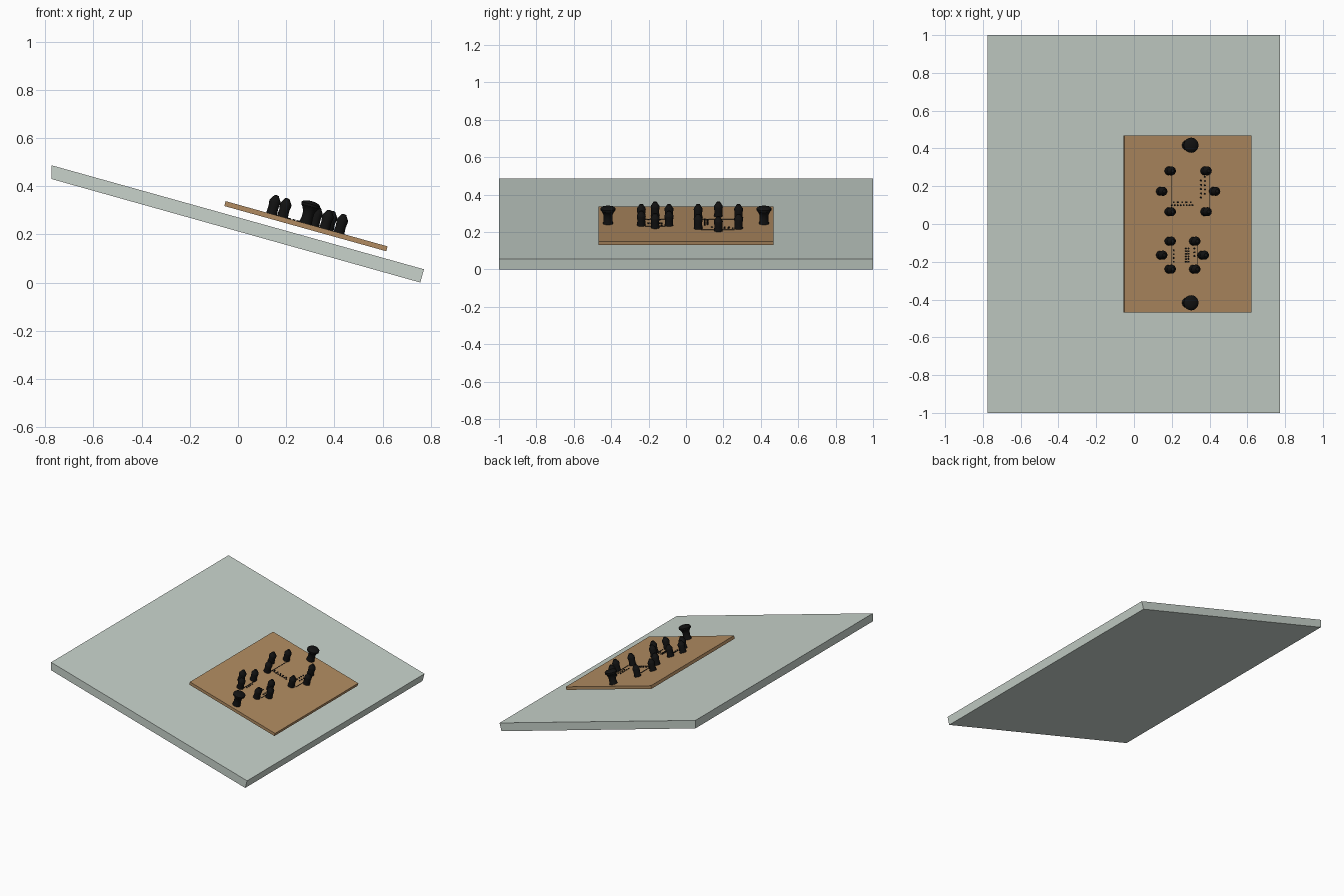
import bpy, bmesh, math
from mathutils import Matrix, Vector

if "Cube" in bpy.data.objects:
    bpy.data.objects.remove(bpy.data.objects["Cube"])

TILT = math.radians(15.6)
# board frame: origin at the middle of the board's top face, x runs down the slope
FRAME = Matrix.Translation((0.285, 0, 0.244)) @ Matrix.Rotation(TILT, 4, 'Y')


def material(name, rgb):
    m = bpy.data.materials.new(name)
    m.diffuse_color = (*rgb, 1)
    m.use_nodes = True
    m.node_tree.nodes["Principled BSDF"].inputs["Base Color"].default_value = m.diffuse_color
    return m


GLASS = material("pale_green", (0.58, 0.65, 0.60))
WOOD = material("wood", (0.44, 0.26, 0.12))
BLACK = material("black", (0.006, 0.006, 0.006))


def finish(name, bm, mat, matrix=None, smooth=False):
    bmesh.ops.recalc_face_normals(bm, faces=bm.faces)
    me = bpy.data.meshes.new(name)
    bm.to_mesh(me)
    bm.free()
    ob = bpy.data.objects.new(name, me)
    bpy.context.collection.objects.link(ob)
    me.materials.append(mat)
    if matrix:
        ob.matrix_world = matrix
    if smooth:
        bpy.context.view_layer.objects.active = ob
        bpy.ops.object.select_all(action='DESELECT')
        ob.select_set(True)
        bpy.ops.object.shade_smooth_by_angle(angle=math.radians(35))
    return ob


def prism(name, profile, half, mat):
    """Extrude an x-z profile from -half to +half along y."""
    bm = bmesh.new()
    f = bm.faces.new([bm.verts.new((x, -half, z)) for x, z in profile])
    ext = bmesh.ops.extrude_face_region(bm, geom=[f])
    new = [v for v in ext['geom'] if isinstance(v, bmesh.types.BMVert)]
    bmesh.ops.translate(bm, verts=new, vec=(0, 2 * half, 0))
    return finish(name, bm, mat)


def local_x(x, height):
    """World x of a part's mid-height to board-frame x."""
    return (x - 0.285 - height * math.sin(TILT)) / math.cos(TILT)


def turned(name, profile, x, y, segments=28):
    """Spin an (r, z) profile into a peg standing square to the board."""
    bm = bmesh.new()
    vs = [bm.verts.new((r, 0, z)) for r, z in profile]
    es = [bm.edges.new(p) for p in zip(vs, vs[1:])]
    bmesh.ops.spin(bm, geom=vs + es, cent=(0, 0, 0), axis=(0, 0, 1),
                   angle=2 * math.pi, steps=segments)
    bmesh.ops.remove_doubles(bm, verts=bm.verts, dist=1e-5)
    return finish(name, bm, BLACK, FRAME @ Matrix.Translation((x, y, 0)), True)


# sloping panel: upper end cut plumb, lower end square to the slope
prism("sloping_panel", [(-0.775, 0.487), (-0.775, 0.430),
                        (0.757, 0.0), (0.772, 0.055)], 1.0, GLASS)

# thin wooden board hovering parallel to the panel
bm = bmesh.new()
bmesh.ops.create_cube(bm, size=1, matrix=Matrix.Translation((0, 0, -0.0105))
                      @ Matrix.Diagonal((0.698, 0.938, 0.021, 1)))
finish("board", bm, WOOD, FRAME)

# pegs with blunt pointed tips, in two rings of six
PEG = [(0, 0), (0.023, 0), (0.021, 0.028), (0.024, 0.052),
       (0.023, 0.057), (0.009, 0.079), (0, 0.081)]
for ring, cy, dy, right in (("upper", 0.173, 0.108, 0.385),
                            ("lower", -0.165, 0.074, 0.325)):
    spots = [(0.150, cy), (right + 0.045, cy)]
    spots += [(x, cy + s * dy) for x in (0.195, right) for s in (-1, 1)]
    for i, (x, y) in enumerate(spots):
        turned(f"{ring}_peg_{i + 1}", PEG, local_x(x, 0.04), y)

# flared knobs with domed tops
KNOB = [(0, 0), (0.027, 0), (0.023, 0.025), (0.024, 0.048), (0.031, 0.064),
        (0.039, 0.073), (0.040, 0.083), (0.034, 0.090), (0.018, 0.095), (0, 0.096)]
for side in (-1, 1):
    turned("knob_front" if side < 0 else "knob_back", KNOB,
           local_x(0.302, 0.08), side * 0.417, 36)

# small raised dots between the pegs: start, end, count
ROWS = [((0.20, 0.10), (0.31, 0.10), 8), ((0.21, 0.115), (0.30, 0.115), 5),
        ((0.355, 0.14), (0.355, 0.23), 5), ((0.375, 0.16), (0.375, 0.25), 5),
        ((0.275, -0.20), (0.275, -0.13), 6), ((0.288, -0.20), (0.288, -0.13), 6),
        ((0.21, -0.20), (0.21, -0.14), 4), ((0.32, -0.17), (0.32, -0.13), 3)]
bm = bmesh.new()
for a, b, n in ROWS:
    for i in range(n):
        p = Vector(a).lerp(Vector(b), i / (n - 1))
        bmesh.ops.create_cone(bm, cap_ends=True, segments=10, radius1=0.005,
                              radius2=0.005, depth=0.004,
                              matrix=Matrix.Translation((local_x(p.x, 0), p.y, 0.002)))
finish("dots", bm, BLACK, FRAME)

# fine lines joining corner pegs
bm = bmesh.new()
for x, y0, y1 in ((0.20, 0.08, 0.26), (0.40, 0.08, 0.26),
                  (0.20, -0.22, -0.11), (0.335, -0.22, -0.11)):
    bmesh.ops.create_cube(bm, size=1, matrix=Matrix.Translation(
        (local_x(x, 0), (y0 + y1) / 2, 0.001)) @ Matrix.Diagonal((0.003, y1 - y0, 0.003, 1)))
finish("lines", bm, BLACK, FRAME)
